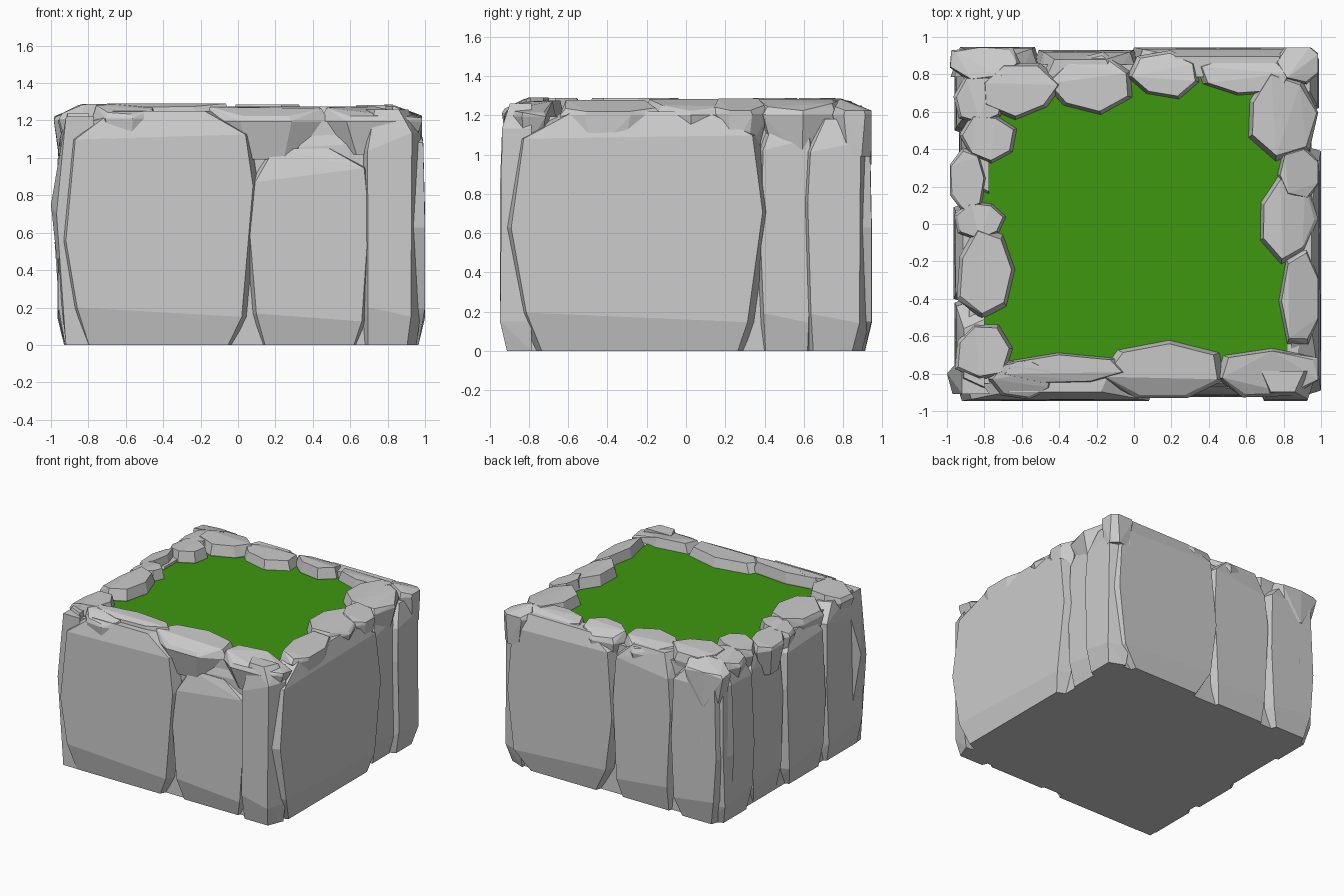
import bpy, bmesh, random
from math import sin, cos, pi, radians

if "Cube" in bpy.data.objects:
    bpy.data.objects.remove(bpy.data.objects["Cube"])

random.seed(11)
LX, LY, GROUND = 0.985, 0.945, 1.2


def hull(name, pts):
    bm = bmesh.new()
    for p in pts:
        bm.verts.new(p)
    res = bmesh.ops.convex_hull(bm, input=bm.verts[:])
    junk = list({g for g in res["geom_interior"] + res["geom_unused"]
                 if isinstance(g, bmesh.types.BMVert)})
    bmesh.ops.delete(bm, geom=junk, context='VERTS')
    bmesh.ops.dissolve_limit(bm, angle_limit=radians(4), verts=bm.verts[:], edges=bm.edges[:])
    bmesh.ops.recalc_face_normals(bm, faces=bm.faces[:])
    me = bpy.data.meshes.new(name)
    bm.to_mesh(me)
    bm.free()
    ob = bpy.data.objects.new(name, me)
    bpy.context.collection.objects.link(ob)
    return ob


def clamp(v, lim):
    return max(-lim, min(lim, v))


PLACE = {
    "front": lambda u, d, z: (u, -d, z),
    "back": lambda u, d, z: (u, d, z),
    "right": lambda u, d, z: (d, u, z),
    "left": lambda u, d, z: (-d, u, z),
}


def slab(side, u0, u1, d, h):
    """Upright cliff slab from u0 to u1, narrower at the foot and the top."""
    w, lim = u1 - u0, (LX if side in ("front", "back") else LY)
    mid, jit = (u0 + u1) / 2, random.uniform
    outline = [(jit(.06, .2), 0, .035), (jit(.8, .92), 0, .035),
               (.06, .16, 0), (.94, .12, 0), (1, jit(.45, .7), 0), (.96, .9, .01),
               (jit(.65, .85), 1, .05), (jit(.15, .35), 1, .05),
               (.05, jit(.82, .92), .01), (0, jit(.4, .65), 0)]
    pts = []
    for f, k, back in outline:
        u = u0 + f * w
        v = clamp(u + (.05 if u > mid else -.05), lim)
        pts += [PLACE[side](u, d - back, k * h), PLACE[side](v, d - .16, k * h)]
    hull(side + "_cliff_slab", pts)


def stone(side, cx, cy, rx, ry):
    """Seven-sided boulder on the rim, trimmed to the outer walls."""
    n, ph, pts = 7, random.uniform(0, pi), []
    top, low = random.uniform(1.27, 1.292), random.uniform(.9, 1.03)
    radii = [random.uniform(.95, 1.18) for _ in range(n)]
    for k, z in ((.65, low), (1, top - .08), (.88, top)):
        for i, q in enumerate(radii):
            t = ph + 2 * pi * i / n
            x, y = cx + rx * k * q * cos(t), cy + ry * k * q * sin(t)
            over = max(0, abs(x) - .84, abs(y) - .81)
            drop = min(.06, over * .5) if z == top else 0
            pts.append((clamp(x, LX), clamp(y, LY), z - drop))
    hull(side + "_rim_stone", pts)


# Core of the block, an octagon with long sides
hull("rock_core", [(sx * x * k, sy * y * k, z) for sx in (-1, 1) for sy in (-1, 1)
                   for x, y in ((.9, .81), (.83, .87))
                   for z, k in ((0, 1), (GROUND - .005, .98))])

# Grass surface
bpy.ops.mesh.primitive_plane_add(size=1.64, location=(0, 0, GROUND))
grass = bpy.context.object
grass.name = "grass_top"
mat = bpy.data.materials.new("grass_green")
mat.diffuse_color = (.05, .31, .005, 1)
mat.use_nodes = True
mat.node_tree.nodes["Principled BSDF"].inputs["Base Color"].default_value = mat.diffuse_color
grass.data.materials.append(mat)

# Cliff slabs on each side: start, end, face distance, height
SLABS = {
    "front": [(-.92, .08, .947, 1.25), (.06, .7, .925, 1.05), (.3, .76, .88, 1.2),
              (.68, .94, .947, 1.26)],
    "right": [(-.89, .39, 1, 1.22), (.38, .64, .95, 1.2), (.62, .9, .99, 1.18)],
    "back": [(0, .93, .945, 1.25), (-.51, 0, .93, 1.25), (-.93, -.53, .947, 1.22)],
    "left": [(.5, .9, .96, 1.22), (.1, .5, .935, 1.22), (-.4, .09, .965, 1.2),
             (-.9, -.42, .96, 1.24)],
}
for side, rows in SLABS.items():
    for row in rows:
        slab(side, *row)

# Widest bulge, at the front left corner
hull("corner_bulge", [(-1, -.8, .75), (-.97, -.91, .7)] +
     [(-.92 + dx, -.91 + dy, z) for z in (0, 1.22) for dx, dy in ((0, 0), (.15, 0), (0, .2))])

# Rim boulders: centre x, centre y, radius x, radius y
STONES = {
    "back": [(-.8, .87, .2, .1), (-.62, .72, .21, .14), (-.23, .75, .23, .15),
             (.17, .8, .19, .12), (.6, .8, .27, .11), (.9, .86, .14, .12)],
    "right": [(.79, .58, .19, .22), (.89, .27, .12, .13), (.82, .02, .15, .22),
              (.9, -.4, .12, .26)],
    "front": [(.17, -.79, .32, .16), (.73, -.8, .29, .13), (-.38, -.78, .34, .08),
              (-.6, -.83, .17, .11)],
    "left": [(-.81, -.68, .15, .16), (-.79, -.26, .16, .25), (-.82, .02, .13, .1),
             (-.89, .24, .1, .17), (-.78, .46, .14, .13), (-.83, .66, .13, .13)],
}
for side, rows in STONES.items():
    for row in rows:
        stone(side, *row)
